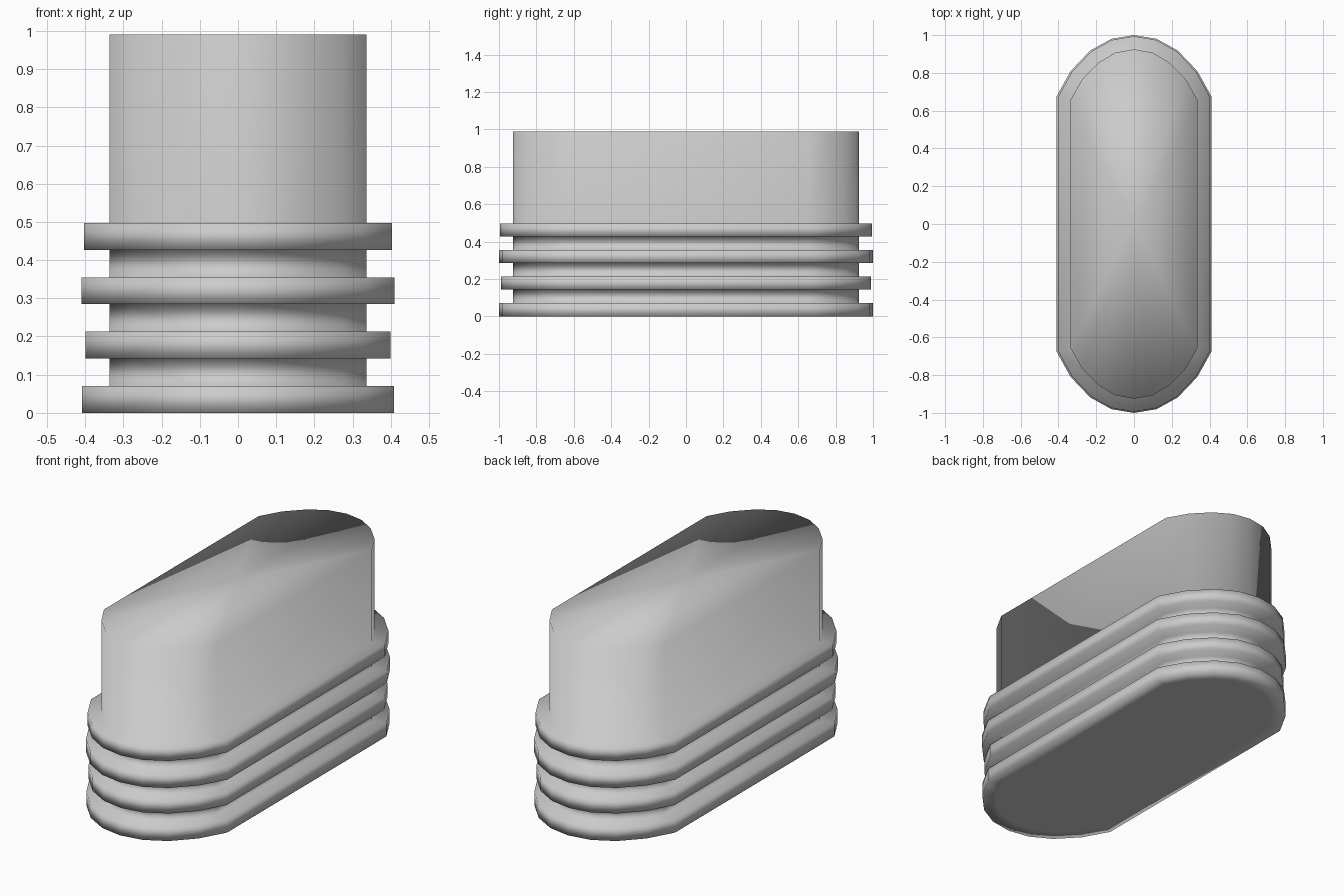
import bpy, bmesh

if "Cube" in bpy.data.objects:
    bpy.data.objects.remove(bpy.data.objects["Cube"])

# Quarter outlines of the rounded ends, from tip to straight side
RIB = [(0, 1.0), (0.12, 0.98), (0.232, 0.918), (0.335, 0.81), (0.41, 0.675)]
CORE = [(0, 0.925), (0.10, 0.907), (0.19, 0.853), (0.275, 0.765), (0.337, 0.655)]


def outline(quarter, sx=1.0, sy=1.0):
    """Mirror a quarter outline into a closed counter-clockwise loop."""
    q = [(x * sx, y * sy) for x, y in quarter]
    right = [(x, -y) for x, y in q] + [(x, y) for x, y in reversed(q)]
    left = [(-x, -y) for x, y in right[1:-1]]
    left = [(-x, y) for x, y in reversed(right[1:-1])]
    return right + left


bm = bmesh.new()


def add_loop(points, z):
    return [bm.verts.new((x, y, z)) for x, y in points]


def bridge(a, b):
    n = len(a)
    for i in range(n):
        j = (i + 1) % n
        bm.faces.new((a[i], a[j], b[j], b[i]))


def fan(loop, z):
    c = bm.verts.new((0, 0, z))
    for i in range(len(loop)):
        bm.faces.new((loop[i], loop[(i + 1) % len(loop)], c))


# Stacked ribs on the lower half: bottom, top, slight width and length changes
core = outline(CORE)
ribs = [(0.0, 0.071, 0.995, 1.0), (0.143, 0.213, 0.975, 0.99),
        (0.285, 0.355, 1.0, 1.0), (0.427, 0.497, 0.982, 0.994)]
loops = [add_loop(core, 0)]
for z0, z1, sx, sy in ribs:
    rib = outline(RIB, sx, sy)
    if z0 > 0:
        loops.append(add_loop(core, z0))
    loops += [add_loop(rib, z0), add_loop(rib, z1), add_loop(core, z1)]

# Plain upper body
loops.append(add_loop(core, 0.99))
for a, b in zip(loops, loops[1:]):
    bridge(a, b)

# End caps
fan(loops[0], 0)
fan(loops[-1], 0.99)

bmesh.ops.recalc_face_normals(bm, faces=bm.faces)
for f in bm.faces:
    f.smooth = True
mesh = bpy.data.meshes.new("ribbed_plug")
bm.to_mesh(mesh)
bm.free()
bpy.context.collection.objects.link(bpy.data.objects.new("ribbed_plug", mesh))
